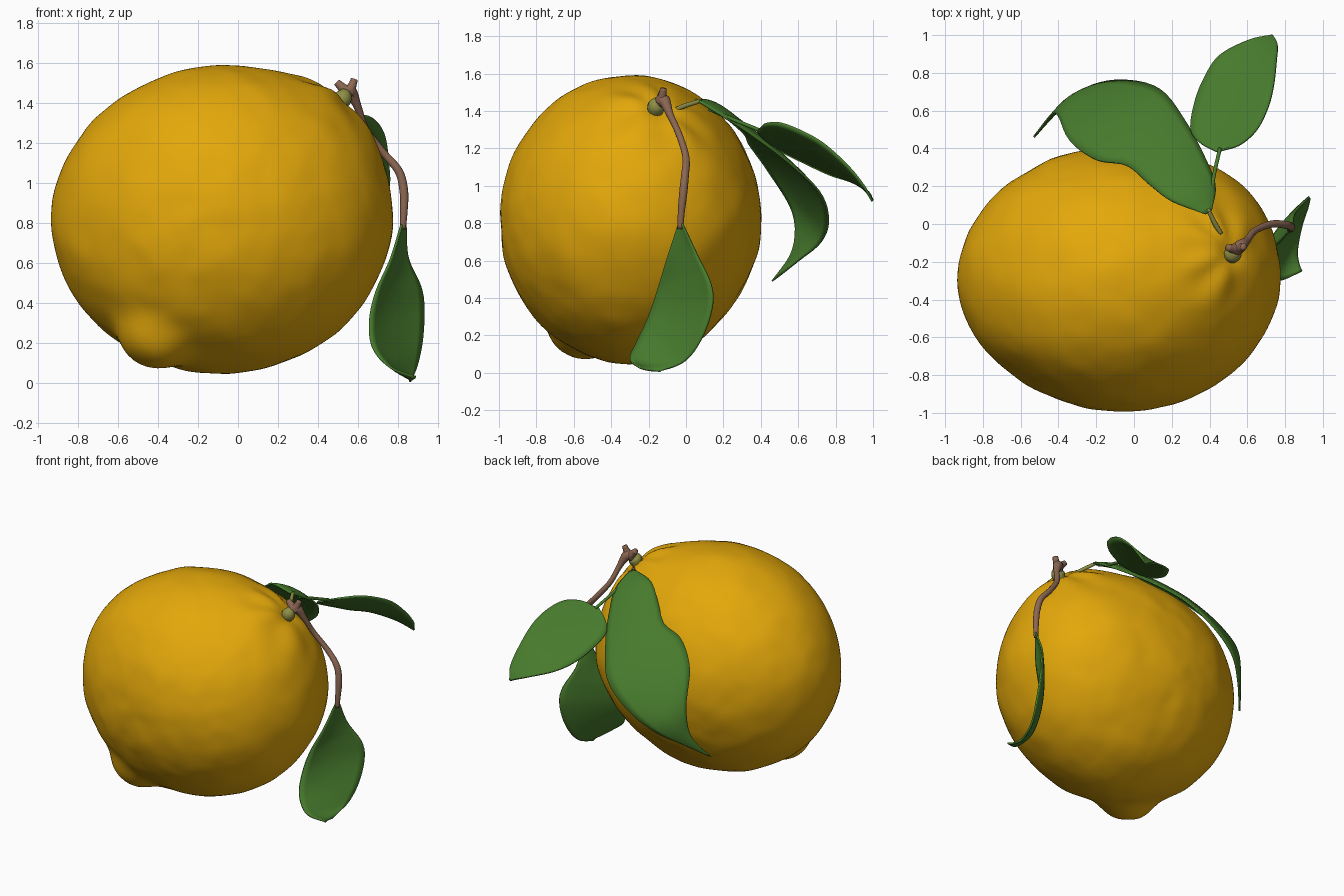
import bpy, bmesh, math
from mathutils import Vector, noise

if "Cube" in bpy.data.objects:
    bpy.data.objects.remove(bpy.data.objects["Cube"])


def material(name, rgb):
    m = bpy.data.materials.new(name)
    m.diffuse_color = (*rgb, 1)
    m.use_nodes = True
    m.node_tree.nodes["Principled BSDF"].inputs["Base Color"].default_value = m.diffuse_color
    return m


YELLOW = material("lemon_yellow", (0.77, 0.39, 0.003))
GREEN = material("leaf_green", (0.063, 0.197, 0.026))
BROWN = material("twig_brown", (0.26, 0.135, 0.085))
PALE = material("calyx_green", (0.27, 0.27, 0.06))


def make_object(name, bm, mat):
    bmesh.ops.recalc_face_normals(bm, faces=bm.faces)
    me = bpy.data.meshes.new(name)
    bm.to_mesh(me)
    bm.free()
    me.materials.append(mat)
    me.shade_smooth()
    ob = bpy.data.objects.new(name, me)
    bpy.context.collection.objects.link(ob)
    return ob


def spline(pts, t):
    """Catmull-Rom through pts, t in 0..1."""
    n = len(pts) - 1
    i = min(int(t * n), n - 1)
    f = t * n - i
    b, c = pts[i], pts[i + 1]
    a = pts[i - 1] if i else b * 2 - c
    d = pts[i + 2] if i + 2 <= n else c * 2 - b
    return 0.5 * (2 * b + (c - a) * f + (2 * a - 5 * b + 4 * c - d) * f * f
                  + (3 * b - a - 3 * c + d) * f ** 3)


# Fruit: ellipsoid with a raised stem shoulder, wrinkled dimple and nipple
def fruit():
    centre, half = Vector((-0.085, -0.297, 0.82)), Vector((0.85, 0.70, 0.77))
    stem = Vector((0.605, 0.15, 0.6)).normalized()
    tip = Vector((-0.38, -0.325, -0.69)).normalized()
    # broad swellings and flats: direction, amount, angular width
    lumps = [(Vector((0.72, 0.55, 0.05)), 0.055, 0.45),
             (Vector((-0.6, -0.65, 0.1)), -0.03, 0.5),
             (Vector((-0.5, 0.1, 0.6)), -0.02, 0.4),
             (Vector((0.1, 0.6, -0.5)), -0.025, 0.4)]
    side = stem.orthogonal().normalized()
    other = stem.cross(side)
    bm = bmesh.new()
    bmesh.ops.create_icosphere(bm, subdivisions=6, radius=1)
    for v in bm.verts:
        d = v.co.normalized()
        r = 1 / math.sqrt(sum((d[k] / half[k]) ** 2 for k in range(3)))
        a, b = d.angle(stem, 0), d.angle(tip, 0)
        phi = math.atan2(d.dot(other), d.dot(side))
        r *= 1 + 0.062 * math.exp(-(a / 0.42) ** 2)
        r *= 1 - 0.03 * math.exp(-(a / 0.09) ** 2)
        r += 0.009 * math.cos(6 * phi + 2 * math.sin(phi)) * math.exp(-((a - 0.24) / 0.13) ** 2)
        r *= 1 + 0.125 * math.exp(-(b / 0.22) ** 3)
        for way, amount, width in lumps:
            r *= 1 + amount * math.exp(-(d.angle(way) / width) ** 2)
        r += 0.008 * noise.noise(d * 3.5) + 0.003 * noise.noise(d * 7)
        v.co = centre + d * r
    make_object("lemon_fruit", bm, YELLOW)


# Leaves: lofted between left and right edge stations, bowed across
def leaf(name, stations, bow, rows=40, cols=10):
    L = [Vector(s[:3]) for s in stations]
    R = [Vector(s[3:]) for s in stations]
    bm = bmesh.new()
    grid = []
    for i in range(rows + 1):
        t = i / rows
        l, r = spline(L, t), spline(R, t)
        t0, t1 = max(0, t - 0.03), min(1, t + 0.03)
        along = spline(L, t1) + spline(R, t1) - spline(L, t0) - spline(R, t0)
        n = (r - l).cross(along)
        n = n.normalized() if n.length > 1e-9 else Vector()
        w = min(1, (r - l).length / 0.3)
        grid.append([bm.verts.new(l.lerp(r, j / cols)
                                  + n * bow * w * (1 - (2 * j / cols - 1) ** 2))
                     for j in range(cols + 1)])
    for a, b in zip(grid, grid[1:]):
        for j in range(cols):
            bm.faces.new((a[j], a[j + 1], b[j + 1], b[j]))
    bmesh.ops.remove_doubles(bm, verts=bm.verts, dist=0.0005)
    ob = make_object(name, bm, GREEN)
    mod = ob.modifiers.new("thickness", 'SOLIDIFY')
    mod.thickness, mod.offset = 0.012, 0


# Twigs and stalks: round tubes along a smooth path, (x, y, z, radius)
def tube(name, path, mat, steps=36, sides=12):
    pts = [Vector(p) for p in path]
    bm = bmesh.new()
    rings = []
    for i in range(steps + 1):
        t = i / steps
        p = spline(pts, t)
        d = (spline(pts, min(1, t + .01)) - spline(pts, max(0, t - .01))).to_3d().normalized()
        u = d.cross(Vector((0.3, 0.9, 0.1))).normalized()
        v = d.cross(u)
        rings.append([bm.verts.new(p.to_3d() + p.w * (u * math.cos(k * math.tau / sides)
                                                      + v * math.sin(k * math.tau / sides)))
                      for k in range(sides)])
    for a, b in zip(rings, rings[1:]):
        for k in range(sides):
            bm.faces.new((a[k], a[k - 1], b[k - 1], b[k]))
    bm.faces.new(rings[0])
    bm.faces.new(rings[-1])
    make_object(name, bm, mat)


fruit()

leaf("hanging_leaf", [
    (.82, -.04, .80, .84, -.02, .80), (.765, -.10, .62, .85, .06, .63),
    (.69, -.15, .45, .915, .13, .48), (.66, -.20, .30, .93, .14, .36),
    (.68, -.26, .17, .92, .09, .20), (.77, -.30, .075, .89, .00, .07),
    (.89, -.25, .03, .86, -.14, .006)], 0.02)

leaf("large_leaf", [
    (.38, .05, 1.46, .41, .07, 1.45), (.20, .12, 1.45, .43, .20, 1.37),
    (.08, .21, 1.37, .38, .34, 1.28), (-.04, .31, 1.28, .28, .53, 1.14),
    (-.20, .34, 1.22, .14, .71, .97), (-.34, .44, 1.08, -.06, .76, .82),
    (-.40, .57, .86, -.25, .72, .70), (-.44, .57, .66, -.40, .60, .60),
    (-.53, .46, .49, -.53, .46, .49)], 0.028)

leaf("upper_leaf", [
    (.44, .38, 1.29, .46, .39, 1.30), (.35, .43, 1.24, .56, .42, 1.33),
    (.30, .50, 1.19, .65, .50, 1.335), (.32, .64, 1.12, .71, .62, 1.29),
    (.37, .77, 1.06, .74, .74, 1.22), (.45, .89, 1.02, .755, .87, 1.10),
    (.60, .97, .97, .76, .95, 1.00), (.73, 1.0, .92, .735, .995, .92)], -0.012)

# Main twig with its two cut knobs
tube("twig", [
    (.53, -.15, 1.43, .028), (.56, -.12, 1.46, .034), (.60, -.085, 1.38, .02),
    (.64, -.035, 1.27, .018), (.73, .0, 1.15, .019), (.805, -.005, 1.06, .021),
    (.83, -.015, .96, .022), (.83, -.025, .86, .019), (.825, -.03, .77, .015)], BROWN)
tube("twig_knob_left", [(.55, -.13, 1.45, .034), (.52, -.13, 1.48, .024),
                        (.495, -.125, 1.505, .018)], BROWN, 10)
tube("twig_knob_right", [(.55, -.13, 1.45, .034), (.572, -.125, 1.49, .022),
                         (.582, -.12, 1.52, .018)], BROWN, 10)

# Green calyx where the fruit meets the twig
tube("calyx", [(.50, -.165, 1.38, .035), (.525, -.16, 1.425, .046),
               (.54, -.145, 1.46, .026)], PALE, 12)

# Leaf stalks
tube("large_leaf_stalk", [(.46, -.05, 1.41, .012), (.43, .0, 1.43, .013),
                          (.39, .08, 1.455, .011)], PALE, 12)
tube("upper_leaf_stalk", [(.41, .12, 1.41, .008), (.42, .24, 1.36, .01),
                          (.455, .40, 1.295, .01)], GREEN, 12)
